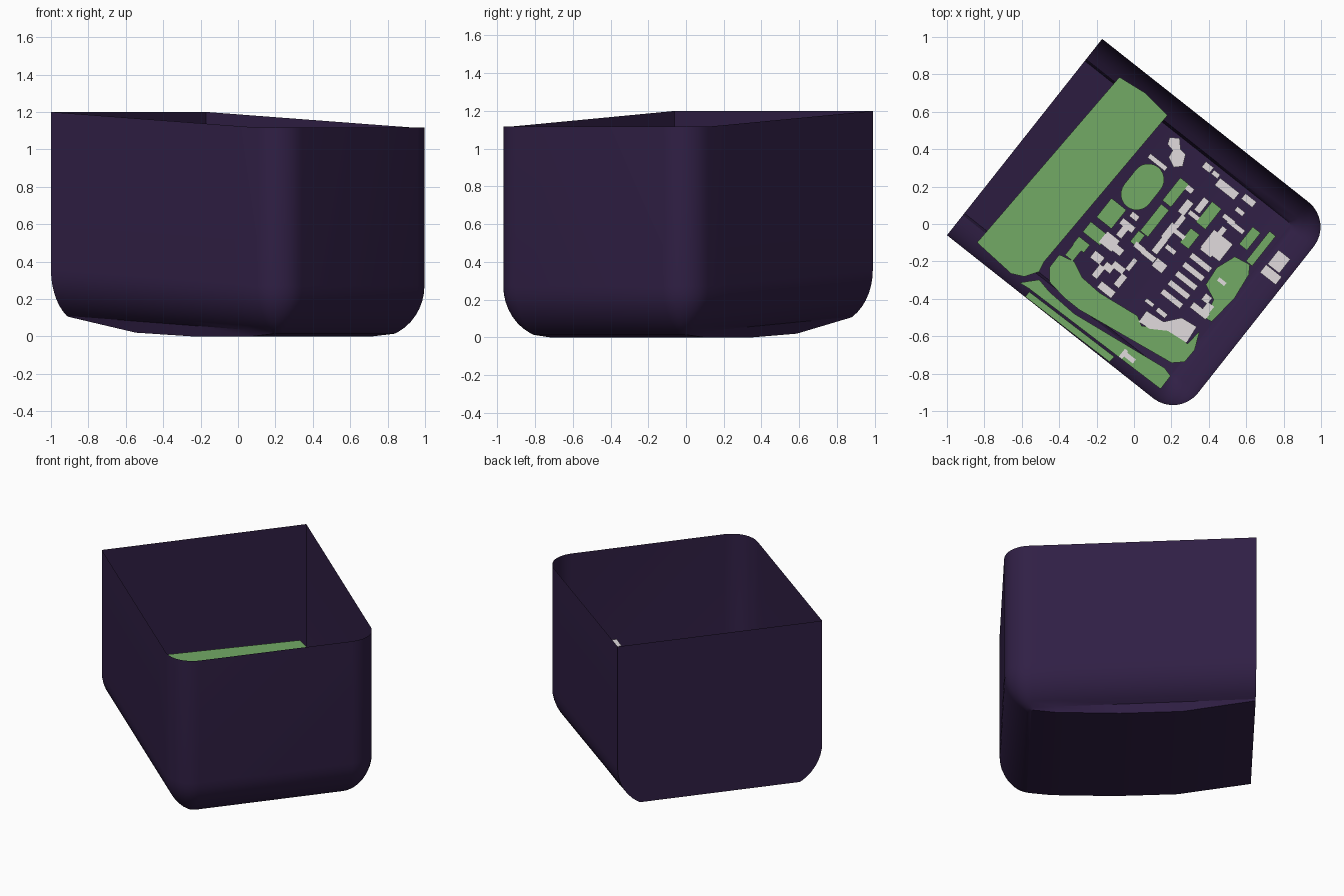
import bpy, bmesh, math
from mathutils import Vector

if "Cube" in bpy.data.objects:
    bpy.data.objects.remove(bpy.data.objects["Cube"])

# Frame of the rotated tub: U runs away from the flat wall, V along it
CORNER = Vector((-1.0, -0.06))
DV = Vector((0.83, 1.05)).normalized()
DU = Vector((DV.y, -DV.x))
LEN, WID, RAD = 1.576, 1.338, 0.17
PLAN = 186.5          # site plan units per model unit
MAP_Z = 0.5


def material(name, rgb):
    m = bpy.data.materials.new(name)
    m.diffuse_color = (*rgb, 1)
    m.use_nodes = True
    m.node_tree.nodes["Principled BSDF"].inputs["Base Color"].default_value = m.diffuse_color
    return m


PURPLE = material("dark_purple", (0.03, 0.014, 0.06))
GREEN = material("grass_green", (0.17, 0.40, 0.13))
WHITE = material("roof_white", (0.75, 0.71, 0.73))


def finish(bm, name, mat):
    me = bpy.data.meshes.new(name)
    bm.to_mesh(me)
    bm.free()
    ob = bpy.data.objects.new(name, me)
    bpy.context.collection.objects.link(ob)
    me.materials.append(mat)
    return ob


def lerp_table(table, u):
    for (a, za), (b, zb) in zip(table, table[1:]):
        if u <= b:
            return za + (zb - za) * (u - a) / (b - a)
    return table[-1][1]


# ---- tub: rounded wall, flat end and bent floor
RIM = [(0, 1.2), (1.4, 1.117), (2, 1.117)]
FOOT = [(0, 0.11), (1.4, 0.025), (2, 0.025)]
FLOOR = [(0, 0.105), (0.46, 0.02), (0.85, 0), (1.25, 0), (1.46, 0.02), (2, 0.02)]


def outline(d):
    r = max(RAD - d, 0.04)
    half = [(u, d) for u in (0, 0.46, 0.85, 1.25)]
    cu, cv = LEN - d - r, d + r
    half += [(cu + r * math.sin(a), cv - r * math.cos(a))
             for a in (math.pi / 2 * i / 8 for i in range(9))]
    return half + [(u, WID - v) for u, v in reversed(half)]


bm = bmesh.new()


def ring(d, table, lift=0.0):
    out = []
    for u, v in outline(d):
        p = CORNER + DU * u + DV * v
        out.append(bm.verts.new((p.x, p.y, lerp_table(table, u) + lift)))
    return out


R, END, STEPS = 0.29, math.radians(58), 7
rings = [ring(0, RIM)]
for i in range(STEPS + 1):
    a = END * i / STEPS
    rings.append(ring(R * (1 - math.cos(a)), FOOT, R * (math.sin(END) - math.sin(a))))
rings.append(ring(0.15, FLOOR))
n = len(rings[0])
for hi, lo in zip(rings, rings[1:]):
    for i in range(n - 1):
        bm.faces.new((hi[i], lo[i], lo[i + 1], hi[i + 1]))
    bm.faces.new((hi[n - 1], lo[n - 1], lo[0], hi[0]))
base = rings[-1]
for i in range(n // 2 - 1):
    bm.faces.new((base[i], base[i + 1], base[n - 2 - i], base[n - 1 - i]))
bmesh.ops.recalc_face_normals(bm, faces=bm.faces[:])
tub = finish(bm, "tub", PURPLE)
bpy.context.view_layer.objects.active = tub
tub.select_set(True)
bpy.ops.object.shade_smooth_by_angle(angle=math.radians(25))


# ---- flat site plan hovering inside the tub
def plan(x, y):
    return Vector(((x - 1134.5) / PLAN, (224.5 - y) / PLAN))


def flats(name, polys, mat, z):
    b = bmesh.new()
    for poly in polys:
        f = b.faces.new([b.verts.new((p.x, p.y, z)) for p in poly])
        f.normal_update()
        if f.normal.z < 0:
            f.normal_flip()
    return finish(b, name, mat)


def shape(*pts):
    return [plan(*p) for p in pts]


def block(x, y, su, sv):
    c = plan(x, y)
    return [c + DU * (i * su / 2 / PLAN) + DV * (j * sv / 2 / PLAN)
            for i, j in ((-1, -1), (1, -1), (1, 1), (-1, 1))]


# Large lawns
flats("long_field", [shape((978, 243), (1120, 78), (1146, 94), (1168, 116), (1045, 262),
      (1040, 272), (1025, 277), (1012, 274))], GREEN, MAP_Z)
flats("south_lawn", [shape((1060, 255), (1075, 262), (1083, 278), (1100, 293), (1138, 316),
      (1142, 326), (1170, 330), (1188, 344), (1200, 331), (1195, 350), (1185, 362),
      (1172, 363), (1080, 310), (1065, 298), (1050, 282), (1050, 268))], GREEN, MAP_Z)
flats("verge_strips", [
    shape((1040, 280), (1050, 292), (1075, 314), (1165, 368), (1171, 376), (1161, 389),
          (1030, 289), (1020, 283)),
    shape((1030, 292), (1115, 357), (1110, 362), (1026, 297))], GREEN, MAP_Z)
flats("east_lawn", [shape((1235, 257), (1250, 265), (1249, 275), (1235, 298), (1212, 322),
      (1205, 318), (1214, 300), (1206, 285), (1217, 268))], GREEN, MAP_Z)

# Oval track
c = plan(1143, 187.5)
oval = []
for side in (1, -1):
    for i in range(13):
        a = math.pi * i / 12
        oval.append(c + side * (DV * (0.05 + 0.085 * math.sin(a)) + DU * 0.085 * math.cos(a)))
flats("oval_track", [oval], GREEN, MAP_Z)

# Small lawns
LAWNS = [(1112, 214, 19, 24), (1096, 234, 22, 13), (1082, 245, 14, 10), (1074, 253, 10, 14),
         (1155, 221, 10, 34), (1176, 193, 11, 29), (1209, 216, 12, 26), (1190, 239, 11, 18),
         (1138, 239, 8, 14), (1250, 239, 10, 22), (1261, 249, 8, 38)]
flats("small_lawns", [block(*r) for r in LAWNS], GREEN, MAP_Z)

# Building roofs
NORTH = [(1158, 163, 22, 5), (1208, 168, 10, 7), (1216, 175, 8, 5), (1229, 191, 20, 9),
         (1220, 184, 6, 9), (1249, 201, 14, 7), (1217, 246, 24, 22), (1279, 262, 15, 18),
         (1271, 275, 20, 10), (1229, 220, 14, 5), (1236, 227, 20, 5), (1240, 212, 10, 5),
         (1222, 232, 6, 10), (1207, 252, 14, 5), (1222, 282, 9, 4)]
CENTRE = [(1190, 190, 8, 6), (1202, 206, 7, 16), (1186, 208, 8, 16), (1180, 222, 6, 14),
          (1194, 216, 12, 5), (1170, 232, 8, 18), (1160, 246, 7, 18), (1180, 235, 12, 5),
          (1149, 256, 16, 6), (1160, 266, 13, 10), (1171, 250, 12, 5), (1140, 248, 12, 6)]
WEST = [(1128, 226, 16, 7), (1124, 231, 7, 16), (1110, 242, 16, 14), (1118, 250, 12, 8),
        (1135, 217, 9, 6), (1119, 268, 14, 7), (1098, 258, 12, 9), (1109, 268, 10, 8),
        (1099, 272, 7, 14), (1107, 290, 18, 8), (1121, 281, 7, 14), (1132, 265, 5, 14)]
SOUTH = [(1207, 299, 8, 8), (1200, 311, 20, 7), (1207, 310, 8, 14), (1162, 313, 12, 5),
         (1129, 357, 15, 5), (1124, 354, 4, 10), (1150, 303, 10, 4)]
ROWS = [(1201 - 7.2 * i, 263 + 9 * i, 25, 6) for i in range(5)]
for label, rects in (("north", NORTH), ("centre", CENTRE), ("west", WEST),
                     ("south", SOUTH), ("row", ROWS)):
    flats(label + "_roofs", [block(*r) for r in rects], WHITE, MAP_Z + 0.002)
flats("large_roofs", [
    shape((1170, 138), (1180, 139), (1181, 150), (1186, 155), (1183, 167), (1174, 168),
          (1169, 158), (1173, 151), (1168, 145)),
    shape((1139, 322), (1147, 311), (1164, 322), (1182, 318), (1197, 327), (1187, 343),
          (1168, 331), (1150, 329))], WHITE, MAP_Z + 0.002)
